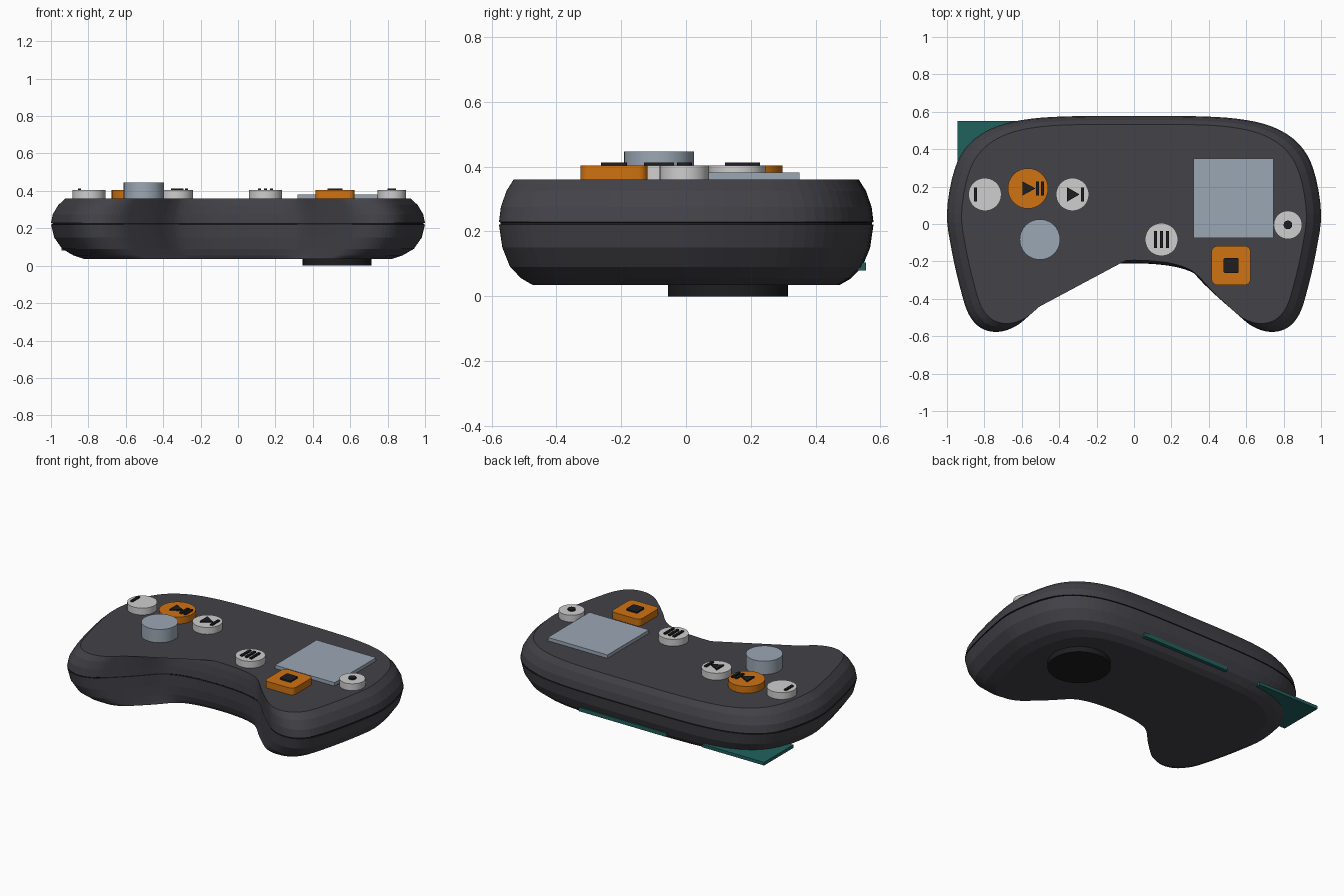
import bpy, bmesh, math
from mathutils import Vector

if "Cube" in bpy.data.objects:
    bpy.data.objects.remove(bpy.data.objects["Cube"])


def material(name, rgb):
    m = bpy.data.materials.new(name)
    m.use_nodes = True
    m.diffuse_color = (*rgb, 1)
    m.node_tree.nodes["Principled BSDF"].inputs["Base Color"].default_value = (*rgb, 1)
    return m


CHARCOAL = material("charcoal", (0.054, 0.054, 0.065))
BLACK = material("black", (0.013, 0.013, 0.015))
WHITE = material("off_white", (0.62, 0.62, 0.62))
ORANGE = material("orange", (0.62, 0.17, 0.006))
GREY = material("blue_grey", (0.33, 0.39, 0.46))
TEAL = material("teal", (0.015, 0.12, 0.11))


def finish(name, bm, mats, smooth=False):
    mesh = bpy.data.meshes.new(name)
    bm.to_mesh(mesh)
    bm.free()
    for m in mats:
        mesh.materials.append(m)
    ob = bpy.data.objects.new(name, mesh)
    bpy.context.collection.objects.link(ob)
    if smooth:
        bpy.ops.object.select_all(action='DESELECT')
        ob.select_set(True)
        bpy.context.view_layer.objects.active = ob
        bpy.ops.object.shade_smooth_by_angle(angle=math.radians(35))
    return ob


def prism(name, outline, z0, z1, mat, smooth=False):
    bm = bmesh.new()
    low = [bm.verts.new((x, y, z0)) for x, y in outline]
    high = [bm.verts.new((x, y, z1)) for x, y in outline]
    bm.faces.new(low[::-1])
    bm.faces.new(high)
    n = len(low)
    for i in range(n):
        j = (i + 1) % n
        bm.faces.new((low[i], low[j], high[j], high[i]))
    bmesh.ops.recalc_face_normals(bm, faces=bm.faces)
    return finish(name, bm, [mat], smooth)


def disc(name, x, y, r, z0, z1, mat):
    ring = [(x + r * math.cos(math.tau * i / 40), y + r * math.sin(math.tau * i / 40))
            for i in range(40)]
    return prism(name, ring, z0, z1, mat, True)


def block(name, x0, x1, y0, y1, z0, z1, mat):
    return prism(name, [(x0, y0), (x1, y0), (x1, y1), (x0, y1)], z0, z1, mat)


def rounded_square(name, x, y, half, r, z0, z1, mat):
    pts = []
    for k, (sx, sy) in enumerate([(1, 1), (-1, 1), (-1, -1), (1, -1)]):
        for i in range(7):
            a = math.pi / 2 * (k + i / 6)
            pts.append((x + sx * (half - r) + r * math.cos(a),
                        y + sy * (half - r) + r * math.sin(a)))
    return prism(name, pts, z0, z1, mat, True)


# Body outline: right half of the control points, mirrored and smoothed
half = [(0, .578), (.3, .577), (.55, .563), (.74, .52), (.88, .43), (.96, .29), (1, .06),
        (.975, -.14), (.93, -.34), (.885, -.48), (.82, -.555), (.73, -.577), (.635, -.548),
        (.55, -.48), (.45, -.385), (.37, -.3), (.3, -.253), (.18, -.222), (0, -.21)]
control = [Vector(p) for p in half] + [Vector((-x, y)) for x, y in half[-2:0:-1]]
outline = []
count = len(control)
for i in range(count):
    a, b, c, d = (control[(i + k) % count] for k in (-1, 0, 1, 2))
    for s in range(4):
        t = s / 4
        outline.append((2 * b + (c - a) * t + (2 * a - 5 * b + 4 * c - d) * t ** 2
                        + (3 * b - a - 3 * c + d) * t ** 3) / 2)

# Body shell: the outline scaled at each height, with a dark seam groove
levels = [(.035, .82), (.055, .88), (.09, .94), (.15, .982), (.221, 1), (.222, .993),
          (.228, .993), (.229, 1), (.275, .99), (.325, .96), (.36, .922)]
bm = bmesh.new()
rings = [[bm.verts.new((p.x * s, p.y * s, z)) for p in outline] for z, s in levels]
bm.faces.new(rings[0])
n = len(outline)
for k in range(len(rings) - 1):
    for i in range(n):
        j = (i + 1) % n
        f = bm.faces.new((rings[k][i], rings[k][j], rings[k + 1][j], rings[k + 1][i]))
        f.material_index = int(4 <= k <= 6)
# Top panel spans straight across the inner side of the right grip
bm.faces.new([v for v in rings[-1]
              if not (-.5 < v.co.x < -.08 and v.co.y < 0)])
bmesh.ops.recalc_face_normals(bm, faces=bm.faces)
finish("body_shell", bm, [CHARCOAL, BLACK])

TOP, CAP, MARK = .36, .404, .413

# Round buttons, thumb stick and foot
disc("back_button", -.797, .158, .088, TOP, CAP, WHITE)
disc("play_button", -.567, .19, .108, TOP, CAP, ORANGE)
disc("next_button", -.329, .158, .088, TOP, CAP, WHITE)
disc("menu_button", .147, -.083, .088, TOP, CAP, WHITE)
disc("power_button", .823, -.005, .076, TOP, CAP, WHITE)
disc("thumb_stick", -.503, -.083, .108, TOP, .446, GREY)
disc("foot", .53, .13, .185, 0, .04, BLACK)

# Square stop button and touch pad
rounded_square("stop_button", .519, -.222, .104, .03, TOP, CAP, ORANGE)
rounded_square("stop_mark", .519, -.222, .04, .008, CAP, MARK, BLACK)
block("touch_pad", .318, .745, -.076, .35, TOP, .382, GREY)

# Button marks
disc("power_mark", .823, -.005, .023, CAP, MARK, BLACK)


def bar(name, x, y, h):
    block(name, x - .008, x + .008, y - h, y + h, CAP, MARK, BLACK)


def triangle(name, x, y, w):
    prism(name, [(x, y - .038), (x + w, y), (x, y + .038)], CAP, MARK, BLACK)


bar("back_mark", -.848, .158, .038)
triangle("play_triangle", -.597, .19, .07)
for x in (-.517, -.489):
    bar("pause_bar", x, .19, .038)
triangle("next_triangle", -.357, .158, .066)
bar("next_bar", -.276, .158, .038)
for x in (.114, .147, .18):
    bar("menu_bar", x, -.083, .046)

# Circuit board corner and strip showing at the back
block("board_corner", -.945, -.5, .25, .55, .08, .1, TEAL)
block("board_strip", -.25, .38, .45, .555, .08, .105, TEAL)
